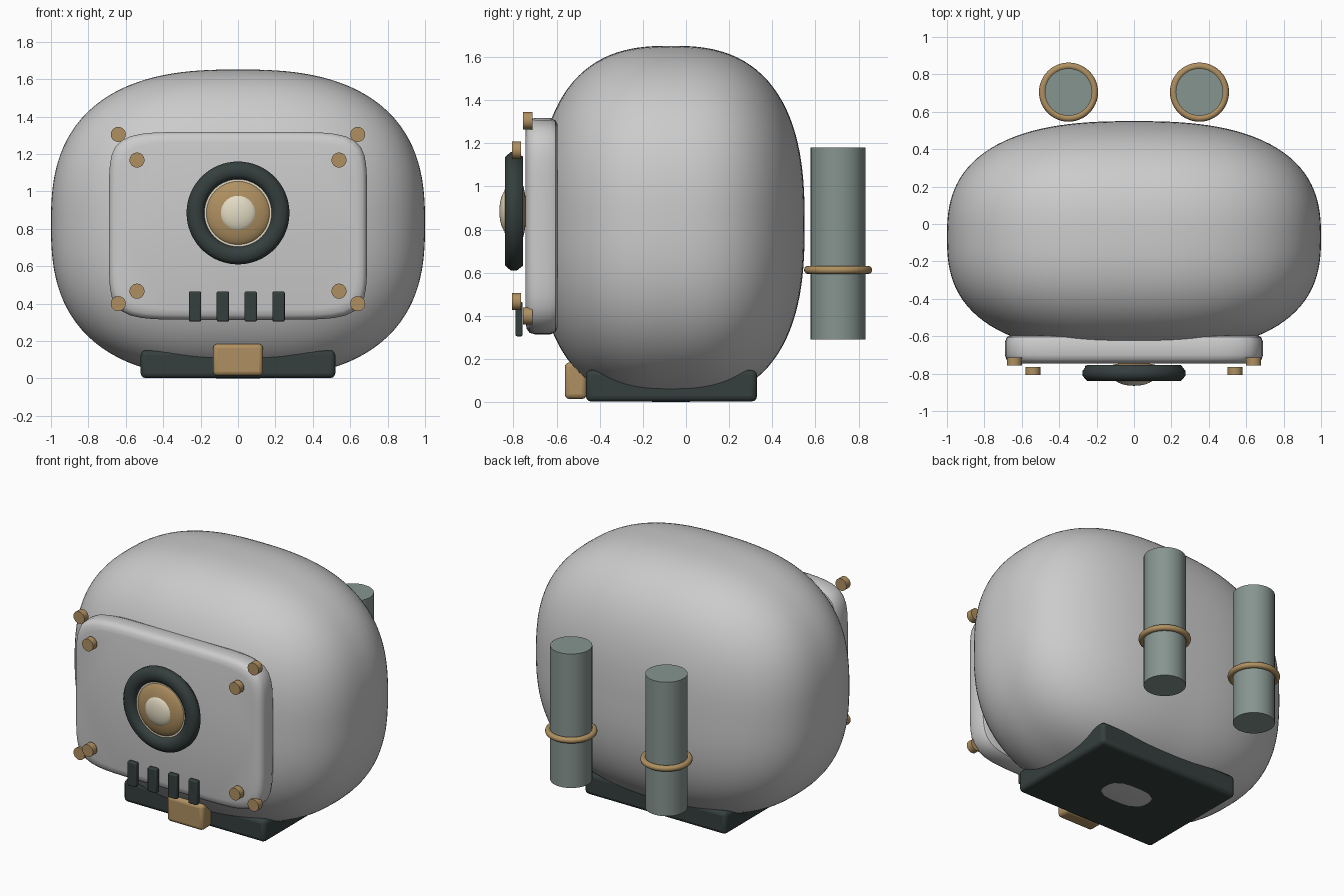
import bpy, bmesh, math
from mathutils import Vector

if "Cube" in bpy.data.objects:
    bpy.data.objects.remove(bpy.data.objects["Cube"])


def material(name, rgb):
    m = bpy.data.materials.new(name)
    m.diffuse_color = (*rgb, 1)
    m.use_nodes = True
    m.node_tree.nodes["Principled BSDF"].inputs["Base Color"].default_value = m.diffuse_color
    return m


BRASS = material("brass", (0.43, 0.28, 0.12))
DARK = material("dark", (0.035, 0.05, 0.048))
STEEL = material("steel", (0.24, 0.30, 0.28))
CREAM = material("cream", (0.76, 0.70, 0.54))


def finish(obj, name, mat=None, angle=35):
    obj.name = name
    if mat:
        obj.data.materials.append(mat)
    bpy.ops.object.select_all(action='DESELECT')
    obj.select_set(True)
    bpy.context.view_layer.objects.active = obj
    bpy.ops.object.shade_smooth_by_angle(angle=math.radians(angle))
    return obj


def from_bmesh(bm, name, mat=None, angle=35):
    bmesh.ops.recalc_face_normals(bm, faces=bm.faces)
    me = bpy.data.meshes.new(name)
    bm.to_mesh(me)
    bm.free()
    obj = bpy.data.objects.new(name, me)
    bpy.context.collection.objects.link(obj)
    return finish(obj, name, mat, angle)


def box(name, lo, hi, mat, bevel):
    lo, hi = Vector(lo), Vector(hi)
    bpy.ops.mesh.primitive_cube_add(size=1, location=(lo + hi) / 2)
    obj = bpy.context.object
    obj.scale = hi - lo
    bpy.ops.object.transform_apply(location=False, scale=True)
    mod = obj.modifiers.new("bevel", 'BEVEL')
    mod.width, mod.segments = bevel, 3
    return finish(obj, name, mat)


def cylinder(name, r, depth, loc, mat, facing_front=False):
    rot = (math.pi / 2, 0, 0) if facing_front else (0, 0, 0)
    bpy.ops.mesh.primitive_cylinder_add(vertices=40, radius=r, depth=depth,
                                        location=loc, rotation=rot)
    return finish(bpy.context.object, name, mat)


def dome(name, r, depth, loc, mat):
    bpy.ops.mesh.primitive_uv_sphere_add(segments=40, ring_count=20, location=loc,
                                         rotation=(math.pi / 2, 0, 0))
    obj = bpy.context.object
    obj.scale = (r, r, depth)
    return finish(obj, name, mat)


# body: cube sphere pushed out to a superellipsoid
bm = bmesh.new()
bmesh.ops.create_cube(bm, size=2)
bmesh.ops.subdivide_edges(bm, edges=bm.edges, cuts=31, use_grid_fill=True)
N = 2.6
for v in bm.verts:
    d = Vector([math.tan(c * math.pi / 4) for c in v.co])
    d /= sum(abs(c) ** N for c in d) ** (1 / N)
    v.co = (d.x, -0.07 + 0.62 * d.y, 0.826 + 0.826 * d.z)
from_bmesh(bm, "body", angle=60)

# front plate: superellipse outline with rounded rims
bm = bmesh.new()
rings = []
for y, inset in ((-0.595, 0.03), (-0.605, 0.01), (-0.63, 0), (-0.70, 0),
                 (-0.725, 0.008), (-0.738, 0.025), (-0.745, 0.055)):
    ring = []
    for i in range(96):
        a = 2 * math.pi * i / 96
        c, s = math.cos(a), math.sin(a)
        k = (abs(c) ** 7 + abs(s) ** 7) ** (-1 / 7)
        ring.append(bm.verts.new(((0.69 - inset) * c * k, y,
                                  0.816 + (0.502 - inset) * s * k)))
    rings.append(ring)
for p, q in zip(rings, rings[1:]):
    for i in range(96):
        j = (i + 1) % 96
        bm.faces.new((p[i], p[j], q[j], q[i]))
bm.faces.new(rings[0])
bm.faces.new(rings[-1])
from_bmesh(bm, "front_plate", angle=40)

# bolts, an outer and an inner set of four
for label, x, zs, y in (("outer", 0.64, (0.40, 1.305), -0.734),
                        ("inner", 0.54, (0.467, 1.168), -0.786)):
    for side in (-1, 1):
        for z in zs:
            cylinder(label + "_bolt", 0.04, 0.043, (side * x, y, z), BRASS, True)

# lens bezel: lathed ring with chamfered outer edge
bm = bmesh.new()
profile = [(0.18, -0.79), (0.205, -0.755), (0.252, -0.755), (0.275, -0.785),
           (0.275, -0.812), (0.252, -0.838), (0.205, -0.84), (0.18, -0.815)]
vs = [[bm.verts.new((r * math.cos(a), y, 0.885 + r * math.sin(a))) for r, y in profile]
      for a in (2 * math.pi * i / 64 for i in range(64))]
for i in range(64):
    p, q = vs[i], vs[(i + 1) % 64]
    for j in range(8):
        k = (j + 1) % 8
        bm.faces.new((p[j], p[k], q[k], q[j]))
from_bmesh(bm, "lens_bezel", DARK, 50)

# lens stack
cylinder("lens_backing", 0.184, 0.05, (0, -0.785, 0.885), CREAM, True)
dome("lens_brass", 0.176, 0.055, (0, -0.795, 0.885), BRASS)
dome("lens_glass", 0.10, 0.038, (0, -0.827, 0.885), CREAM)

# vent slots
for i in range(4):
    x = -0.23 + 0.149 * i
    box("vent_slot", (x - 0.033, -0.79, 0.305), (x + 0.033, -0.757, 0.465), DARK, 0.008)

# base and front latch
box("base", (-0.52, -0.464, 0.003), (0.52, 0.329, 0.15), DARK, 0.025)
box("latch", (-0.133, -0.562, 0.015), (0.133, -0.46, 0.185), BRASS, 0.022)

# rear tanks with clamp rings
for side in (-1, 1):
    cylinder("rear_tank", 0.127, 0.89, (side * 0.35, 0.705, 0.735), STEEL)
    bpy.ops.mesh.primitive_torus_add(major_segments=48, minor_segments=12,
                                     major_radius=0.139, minor_radius=0.019,
                                     location=(side * 0.35, 0.705, 0.613))
    finish(bpy.context.object, "tank_clamp", BRASS)
